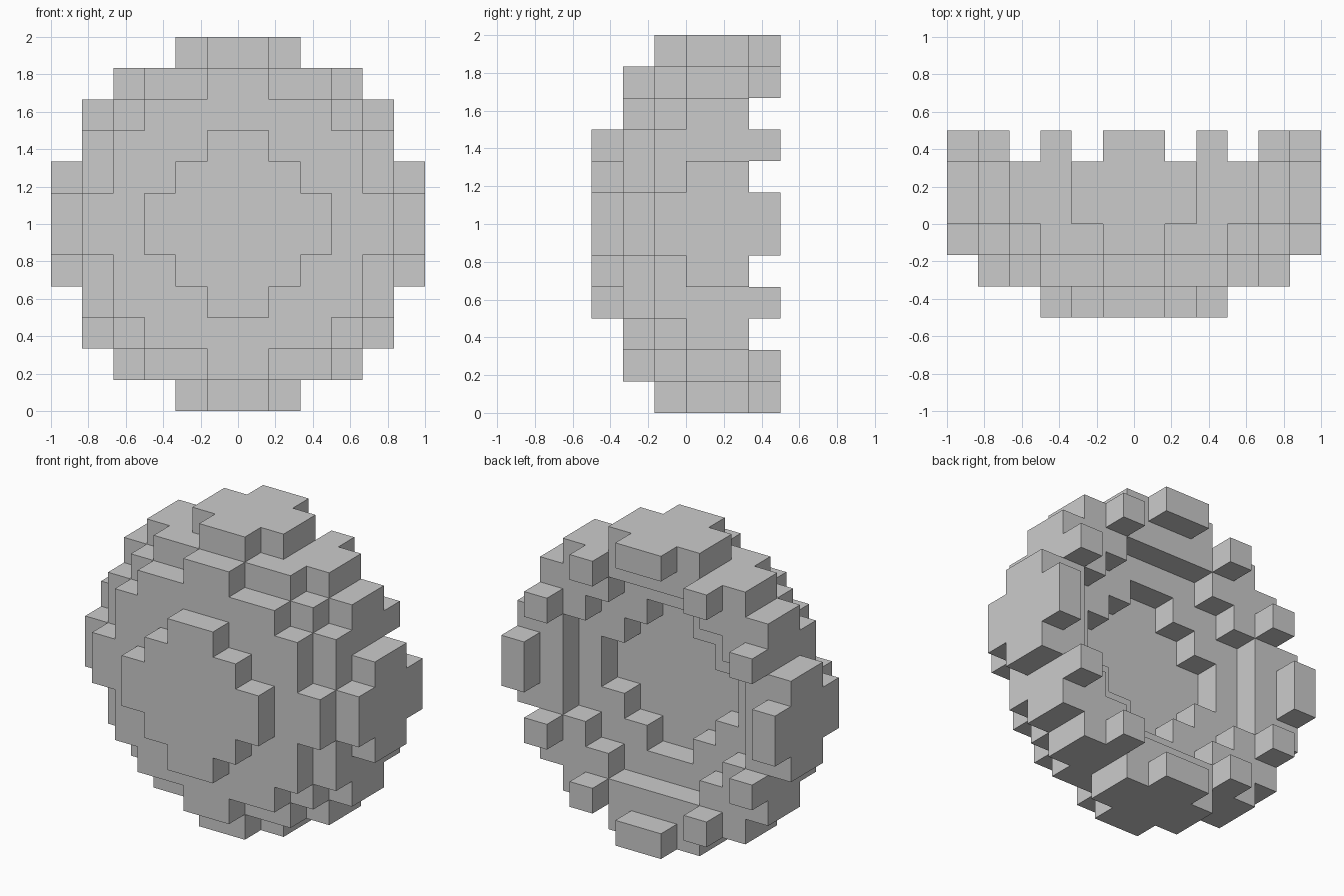
import bpy, bmesh
from mathutils import Vector

if "Cube" in bpy.data.objects:
    bpy.data.objects.remove(bpy.data.objects["Cube"])

CELL = 1 / 6  # block size

# Half widths (in blocks) of each slice, by row distance 1..6 from the middle; front to back
SHELL = [
    (3, 2, 1, 0, 0, 0),
    (5, 4, 4, 3, 1, 0),
    (6, 5, 5, 4, 3, 1),
    (6, 6, 5, 5, 4, 2),
    (6, 6, 5, 5, 4, 2),
]
# Stepped hollow in the back
HOLLOW = {3: (3, 2, 1, 0, 0, 0), 4: (4, 4, 3, 2, 0, 0)}
# Blocks standing on the rear rim (column, row distance)
RIM_STUDS = {(1, 6), (3, 5), (5, 3), (6, 1)}


def filled(col, row, layer):
    if layer == 5:
        return (col, row) in RIM_STUDS
    if col > SHELL[layer][row - 1]:
        return False
    return layer not in HOLLOW or col > HOLLOW[layer][row - 1]


# Collect blocks, mirrored left-right and up-down
blocks = set()
for layer in range(6):
    for col in range(1, 7):
        for row in range(1, 7):
            if filled(col, row, layer):
                for x in (col - 1, -col):
                    for z in (row - 1, -row):
                        blocks.add((x, layer, z))

# Skin the blocks: one quad for every exposed side
bm = bmesh.new()
for block in sorted(blocks):
    for axis in range(3):
        for side in (0, 1):
            neighbour = list(block)
            neighbour[axis] += 2 * side - 1
            if tuple(neighbour) in blocks:
                continue
            u, v = (axis + 1) % 3, (axis + 2) % 3
            ring = [(0, 0), (1, 0), (1, 1), (0, 1)]
            if not side:
                ring.reverse()
            verts = []
            for a, b in ring:
                p = Vector(block)
                p[axis] += side
                p[u] += a
                p[v] += b
                verts.append(bm.verts.new((p + Vector((0, -3, 6))) * CELL))
            bm.faces.new(verts)
bmesh.ops.remove_doubles(bm, verts=bm.verts, dist=0.001)

mesh = bpy.data.meshes.new("block_bowl")
bm.to_mesh(mesh)
bm.free()
bpy.context.collection.objects.link(bpy.data.objects.new("block_bowl", mesh))
